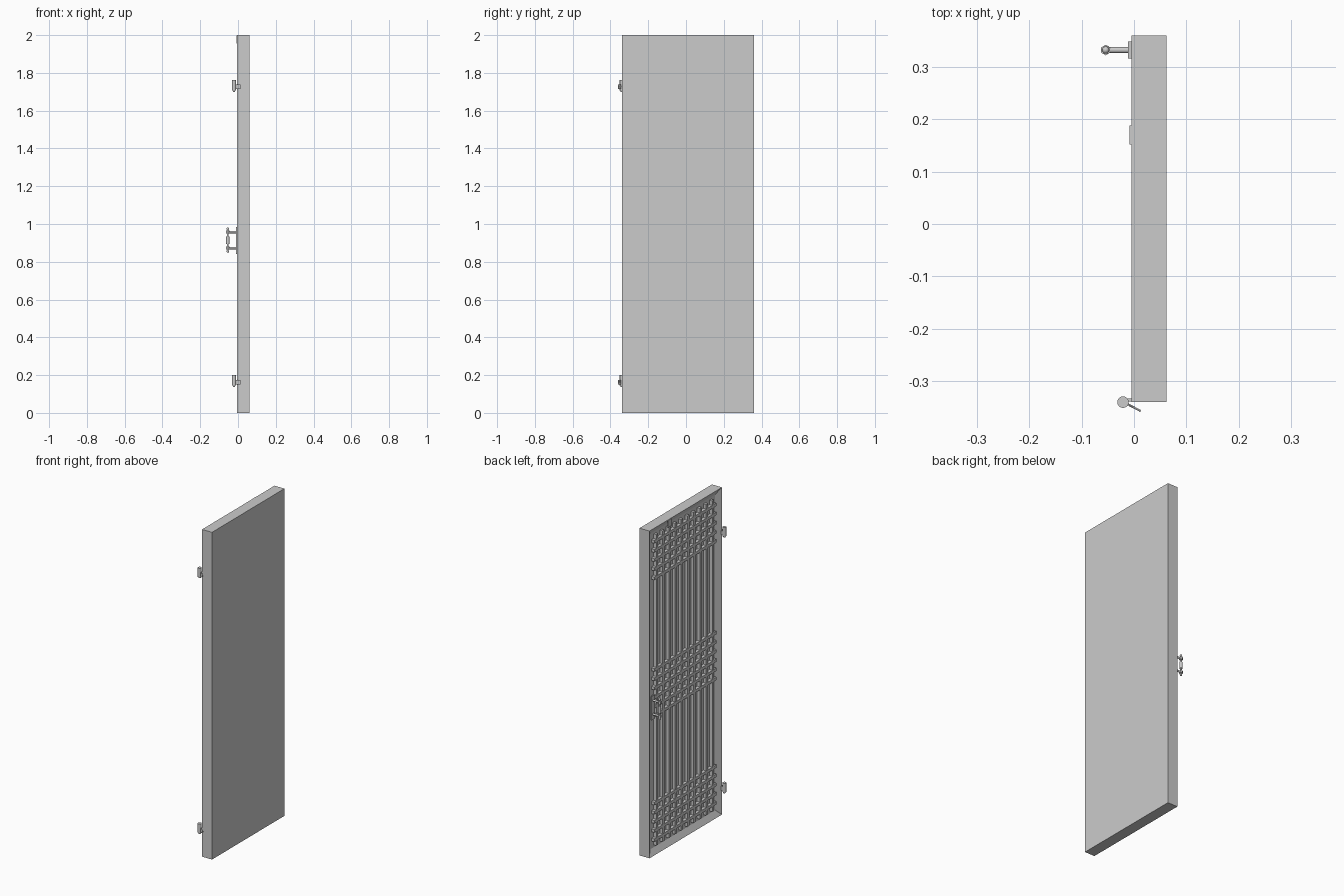
import bpy, bmesh, math
from mathutils import Vector

if "Cube" in bpy.data.objects:
    bpy.data.objects.remove(bpy.data.objects["Cube"], do_unlink=True)

grey = bpy.data.materials.new("door_grey")
grey.use_nodes = True
grey.diffuse_color = (0.6, 0.6, 0.6, 1)
grey.node_tree.nodes["Principled BSDF"].inputs["Base Color"].default_value = (0.6, 0.6, 0.6, 1)


def finish(name, bm, smooth=False):
    me = bpy.data.meshes.new(name)
    bm.to_mesh(me)
    bm.free()
    me.materials.append(grey)
    ob = bpy.data.objects.new(name, me)
    bpy.context.scene.collection.objects.link(ob)
    if smooth:
        bpy.ops.object.select_all(action='DESELECT')
        ob.select_set(True)
        bpy.context.view_layer.objects.active = ob
        bpy.ops.object.shade_smooth_by_angle(angle=math.radians(40))
    return ob


def add_box(bm, lo, hi):
    vs = bmesh.ops.create_cube(bm, size=1)["verts"]
    for v in vs:
        v.co = Vector([(a + b) / 2 + c * (b - a) for a, b, c in zip(lo, hi, v.co)])
    return vs


def add_rod(bm, start, end, radius, sides=12):
    a, b = Vector(start), Vector(end)
    vs = bmesh.ops.create_cone(bm, cap_ends=True, segments=sides, radius1=radius,
                               radius2=radius, depth=(b - a).length)["verts"]
    rot = (b - a).to_track_quat('Z', 'Y')
    for v in vs:
        v.co = rot @ v.co + (a + b) / 2


FRONT, BACK = -0.005, 0.062
Y0, Y1 = -0.34, 0.36
PY0, PY1, PZ0, PZ1 = -0.29, 0.31, 0.05, 1.95
FLOOR = 0.016

# Door slab with a recessed panel on one face
bm = bmesh.new()
add_box(bm, (FRONT, Y0, 0), (BACK, Y1, 2))
face = min(bm.faces, key=lambda f: f.calc_center_median().x)
bmesh.ops.inset_individual(bm, faces=[face], thickness=PZ0)
bmesh.ops.translate(bm, verts=face.verts, vec=(FLOOR - FRONT, 0, 0))
finish("door_slab", bm)

# Upright lattice bars over the full panel height
bm = bmesh.new()
COLUMNS, BAR = 10, 0.009
step = (PY1 - PY0) / COLUMNS
for i in range(COLUMNS):
    y = PY0 + (i + 0.5) * step
    add_box(bm, (FRONT + 0.003, y - BAR, PZ0), (FLOOR, y + BAR, PZ1))
finish("lattice_uprights", bm)

# Three bands of crossing bars
bm = bmesh.new()
for low, rows in ((0.09, 5), (0.85, 6), (1.69, 5)):
    for i in range(rows):
        z = low + i * 0.056
        add_box(bm, (FRONT + 0.002, PY0, z - BAR), (FLOOR, PY1, z + BAR))
finish("lattice_crossbars", bm)

# Pull handle on its backing plate
HY, HX = 0.332, -0.054
bm = bmesh.new()
add_box(bm, (FRONT - 0.006, HY - 0.016, 0.84), (FRONT, HY + 0.016, 0.985))
finish("handle_plate", bm)
bm = bmesh.new()
for z in (0.872, 0.957):
    add_rod(bm, (FRONT, HY, z), (HX, HY, z), 0.006)
    add_rod(bm, (HX, HY, z - 0.008), (HX, HY, z + 0.008), 0.01, 6)
add_rod(bm, (HX, HY, 0.855), (HX, HY, 0.975), 0.005)
add_rod(bm, (HX, HY, 0.895), (HX, HY, 0.934), 0.009)
for z in (0.855, 0.975):
    knob = bmesh.ops.create_uvsphere(bm, u_segments=12, v_segments=8, radius=0.007)["verts"]
    bmesh.ops.translate(bm, verts=knob, vec=(HX, HY, z))
finish("pull_handle", bm, True)

# Small catch plate near the top edge
bm = bmesh.new()
add_box(bm, (FRONT - 0.004, 0.152, 1.955), (FRONT, 0.188, 1.998))
finish("catch_plate", bm)

# Two hinges on the opposite edge
HINGE = Vector((-0.021, Y0, 0))
for name, z in (("upper_hinge", 1.70), ("lower_hinge", 0.137)):
    bm = bmesh.new()
    add_rod(bm, HINGE + Vector((0, 0, z + 0.007)), HINGE + Vector((0, 0, z + 0.063)), 0.011, 16)
    add_rod(bm, HINGE + Vector((0, 0, z)), HINGE + Vector((0, 0, z + 0.01)), 0.006)
    # Angled pin that reaches past the door edge, and the leaf into the door
    add_rod(bm, HINGE + Vector((0.005, -0.002, z + 0.026)),
            HINGE + Vector((0.034, -0.017, z + 0.026)), 0.002)
    leaf = add_box(bm, (0, -0.002, z + 0.014), (0.037, 0.002, z + 0.038))
    for v in leaf:
        x, y = v.co.x, v.co.y
        v.co.x, v.co.y = HINGE.x + x * 0.88 - y * 0.47, HINGE.y - x * 0.47 + y * 0.88
    add_box(bm, (HINGE.x, Y0 + 0.001, z + 0.014), (FRONT + 0.002, Y0 + 0.007, z + 0.038))
    finish(name, bm, True)
